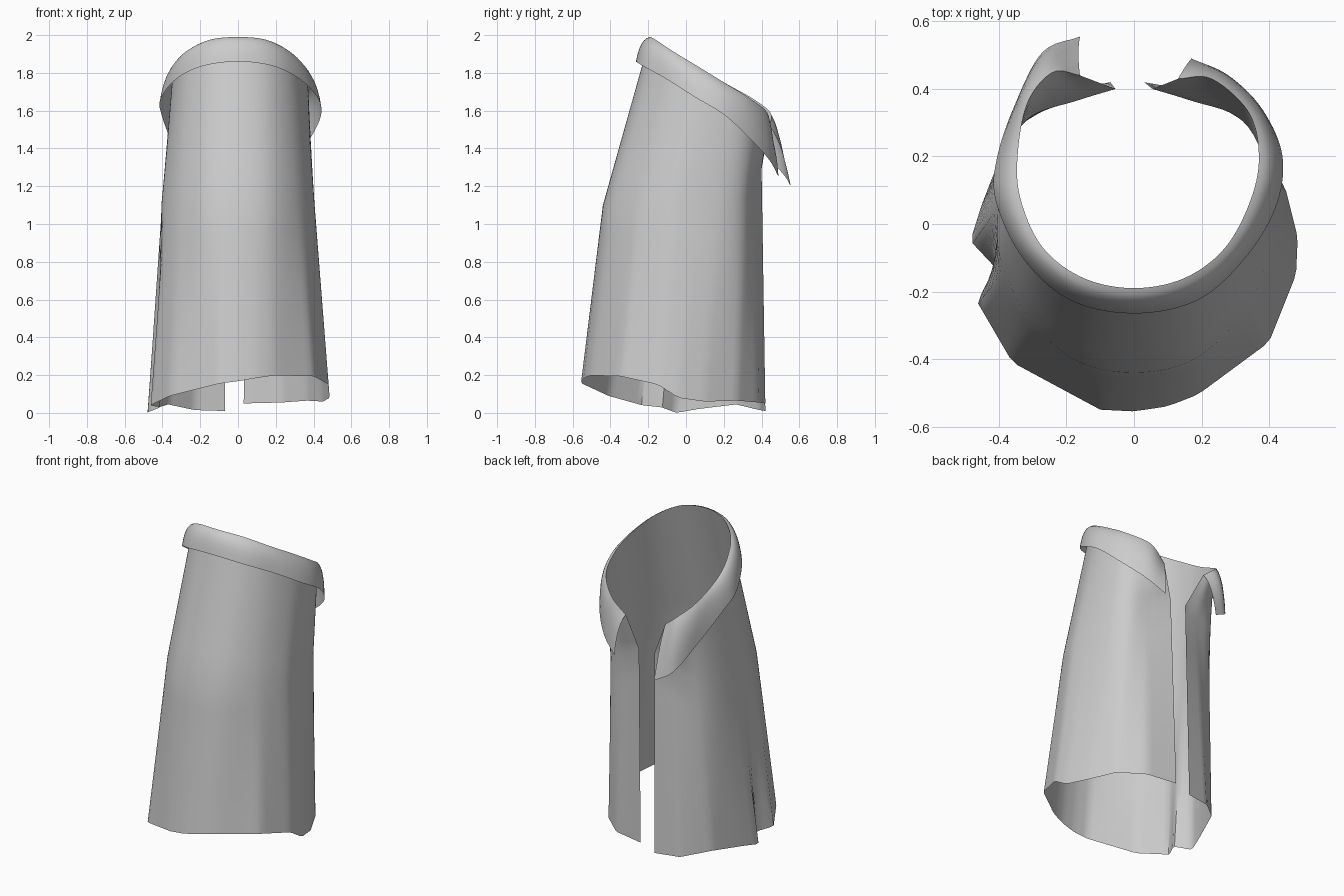
import bpy, bmesh
from mathutils import Vector as V

if "Cube" in bpy.data.objects:
    bpy.data.objects.remove(bpy.data.objects["Cube"])

SEG = 96


def curve(points, straight=False):
    """Smooth curve or polyline through the points, resampled evenly by length."""
    p = [V(q) for q in points]
    p = [2 * p[0] - p[1]] + p + [2 * p[-1] - p[-2]]
    fine = []
    for i in range(1, len(p) - 2):
        a, b, c, d = p[i - 1:i + 3]
        for k in range(20):
            t = k / 20
            fine.append(b.lerp(c, t) if straight else
                        0.5 * (2 * b + (c - a) * t + (2 * a - 5 * b + 4 * c - d) * t * t
                               + (3 * b - a - 3 * c + d) * t ** 3))
    fine.append(p[-2])
    length = [0]
    for a, b in zip(fine, fine[1:]):
        length.append(length[-1] + (b - a).length)
    out, j = [], 0
    for i in range(SEG + 1):
        s = length[-1] * i / SEG
        while j < len(fine) - 2 and length[j + 1] < s:
            j += 1
        f = (s - length[j]) / (length[j + 1] - length[j])
        out.append(fine[j].lerp(fine[j + 1], f))
    return out


def mirrored(half):
    """Half listed from the front centre to the back on the +x side."""
    return [(-x, y, z) for x, y, z in half[:0:-1]] + half


def loft(name, rows):
    bm = bmesh.new()
    grid = [[bm.verts.new(c) for c in row] for row in rows]
    for a, b in zip(grid, grid[1:]):
        for i in range(SEG):
            bm.faces.new((a[i], b[i], b[i + 1], a[i + 1]))
    me = bpy.data.meshes.new(name)
    bm.to_mesh(me)
    bm.free()
    ob = bpy.data.objects.new(name, me)
    bpy.context.collection.objects.link(ob)
    bpy.context.view_layer.objects.active = ob
    ob.select_set(True)
    bpy.ops.object.shade_smooth_by_angle(angle=0.7)
    ob.select_set(False)
    return ob


# slanted neckline, left back end round the front to the right back end
neck = curve([(-.16, .44, 1.52), (-.24, .45, 1.585), (-.315, .36, 1.66), (-.345, .2, 1.75),
              (-.335, .07, 1.83), (-.27, -.07, 1.915), (-.15, -.16, 1.975), (0, -.19, 1.99),
              (.15, -.16, 1.975), (.27, -.07, 1.915), (.345, .07, 1.83), (.37, .2, 1.75),
              (.34, .33, 1.67), (.23, .43, 1.59), (.13, .43, 1.5)])

# mid-height ring, rising at the back opening
waist = curve(mirrored([(0, -.44, 1.1), (.17, -.405, 1.1), (.31, -.28, 1.1), (.39, -.12, 1.1),
                        (.405, 0, 1.1), (.38, .2, 1.1), (.31, .315, 1.13), (.17, .365, 1.22),
                        (.055, .40, 1.29)]))

# wavy hem, with a pleat on the left side
hem = curve([(-.07, .42, .01), (-.23, .39, .015), (-.37, .265, .045), (-.45, .06, .02),
             (-.485, -.05, .0), (-.41, -.13, .03), (-.465, -.23, .04), (-.36, -.41, .09),
             (-.1, -.55, .155), (0, -.555, .168), (.1, -.54, .185), (.19, -.505, .198),
             (.4, -.35, .195), (.48, -.15, .15), (.485, -.04, .08), (.45, .1, .06),
             (.365, .27, .065), (.23, .385, .055), (.03, .42, .05)], straight=True)

# open-backed garment body
body_rows = [[a.lerp(b, t / 5) for a, b in zip(neck, waist)] for t in range(5)]
body_rows += [[a.lerp(b, t / 6) for a, b in zip(waist, hem)] for t in range(7)]
loft("cape_body", body_rows)

# turned-down collar with pointed tails at the back
edge = curve([(-.16, .555, 1.2), (-.27, .51, 1.27), (-.35, .36, 1.43), (-.405, .2, 1.58),
              (-.41, .07, 1.66), (-.33, -.1, 1.765), (-.19, -.225, 1.835), (0, -.265, 1.86),
              (.19, -.225, 1.835), (.33, -.1, 1.765), (.42, .05, 1.67), (.44, .2, 1.58),
              (.38, .34, 1.45), (.28, .44, 1.34), (.17, .49, 1.25)])
collar_rows = []
for k in range(7):
    t = k / 6
    row = []
    for a, b in zip(neck, edge):
        out = V((b.x, b.y - .15, 0)).normalized()
        crown = a.lerp(b, .4) + out * .025 + V((0, 0, .045))
        row.append(a * (1 - t) ** 2 + crown * 2 * t * (1 - t) + b * t * t)
    collar_rows.append(row)
loft("collar", collar_rows)
